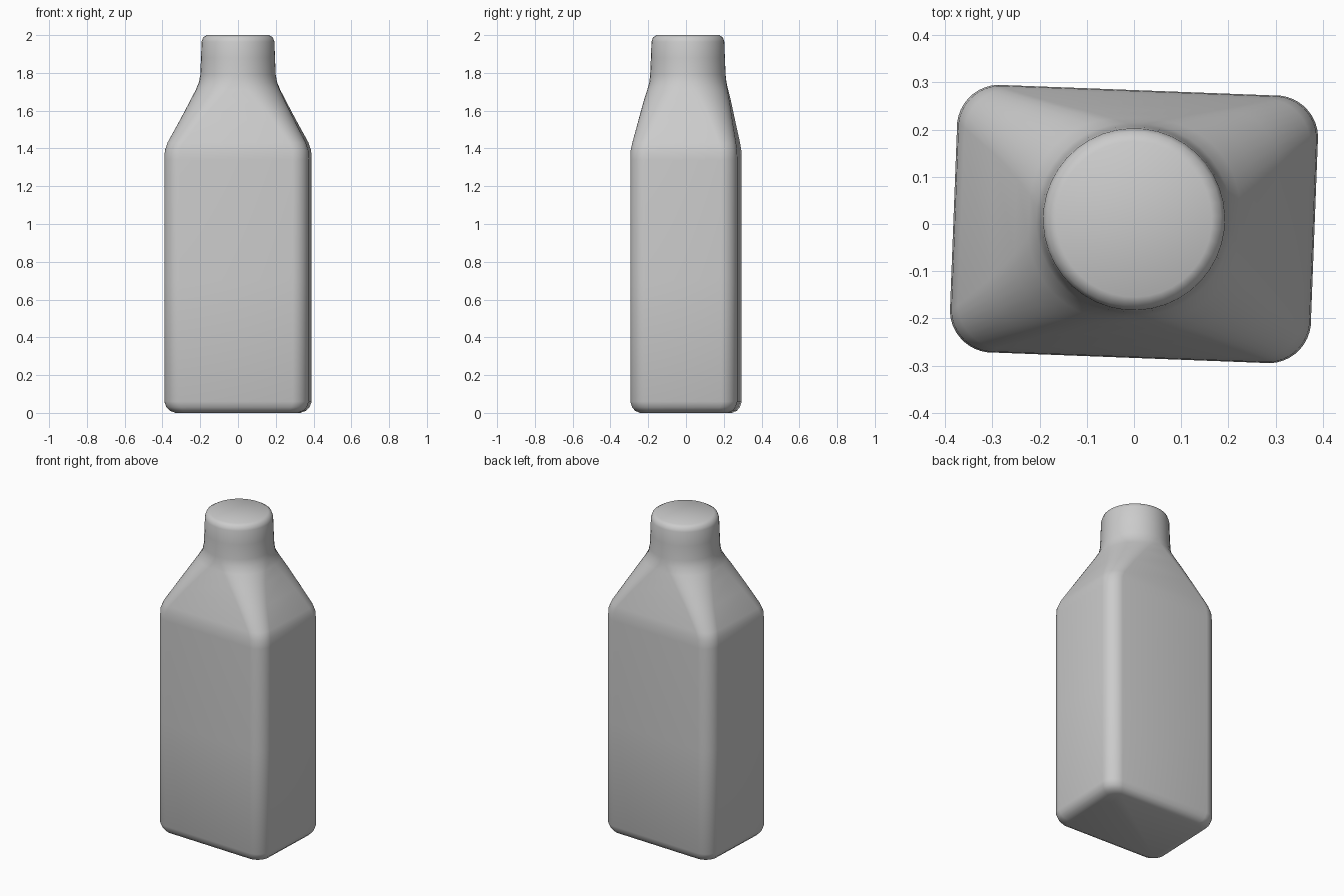
import bpy, bmesh, math

cube = bpy.data.objects.get("Cube")
if cube:
    bpy.data.objects.remove(cube, do_unlink=True)

mat = bpy.data.materials.new("light grey")
mat.use_nodes = True
grey = (0.6, 0.6, 0.6, 1)
mat.diffuse_color = grey
mat.node_tree.nodes["Principled BSDF"].inputs["Base Color"].default_value = grey

STEPS = 10                      # points per rounded corner
TURN = math.radians(-2.2)       # slight twist of the whole bottle


def ring(bm, z, hx, hy, r, oy=0.0):
    """Rounded rectangle; becomes a circle when r equals hx and hy."""
    verts = []
    for q, (sx, sy) in enumerate([(1, 1), (-1, 1), (-1, -1), (1, -1)]):
        for k in range(STEPS):
            a = math.pi / 2 * (q + (k + 0.5) / STEPS)
            x = sx * (hx - r) + r * math.cos(a)
            y = sy * (hy - r) + r * math.sin(a)
            verts.append(bm.verts.new((
                x * math.cos(TURN) - y * math.sin(TURN),
                x * math.sin(TURN) + y * math.cos(TURN) + oy, z)))
    return verts


# Height, half width, half depth, corner radius, y offset
profile = [
    # base edge
    (0.0, 0.325, 0.235, 0.06, 0),
    (0.012, 0.355, 0.26, 0.075, 0),
    (0.03, 0.372, 0.274, 0.085, 0),
    (0.06, 0.383, 0.284, 0.09, 0),
    # body
    (0.7, 0.383, 0.284, 0.09, 0),
    (1.34, 0.383, 0.284, 0.09, 0),
    # shoulder
    (1.39, 0.380, 0.282, 0.09, 0),
    (1.43, 0.367, 0.275, 0.095, 0.001),
    (1.55, 0.303, 0.249, 0.125, 0.004),
    (1.65, 0.252, 0.228, 0.16, 0.007),
    (1.71, 0.223, 0.213, 0.185, 0.009),
    (1.75, 0.207, 0.204, 0.2, 0.01),
    # neck
    (1.79, 0.2, 0.2, 0.2, 0.01),
    (1.88, 0.196, 0.196, 0.196, 0.01),
    (1.965, 0.193, 0.193, 0.193, 0.01),
    (1.988, 0.185, 0.185, 0.185, 0.01),
    (2.0, 0.165, 0.165, 0.165, 0.01),
]

# Loft the bottle through its cross-sections and cap both ends
bm = bmesh.new()
rings = [ring(bm, *p) for p in profile]
n = 4 * STEPS
for low, high in zip(rings, rings[1:]):
    for i in range(n):
        j = (i + 1) % n
        bm.faces.new((low[i], low[j], high[j], high[i]))
bm.faces.new(rings[0][::-1])
bm.faces.new(rings[-1])
bmesh.ops.recalc_face_normals(bm, faces=bm.faces)

mesh = bpy.data.meshes.new("bottle")
bm.to_mesh(mesh)
bm.free()
mesh.materials.append(mat)
bottle = bpy.data.objects.new("bottle", mesh)
bpy.context.collection.objects.link(bottle)

# Smooth sides with a crisp edge around the flat caps
bpy.ops.object.select_all(action="DESELECT")
bottle.select_set(True)
bpy.context.view_layer.objects.active = bottle
bpy.ops.object.shade_smooth_by_angle(angle=math.radians(40))
